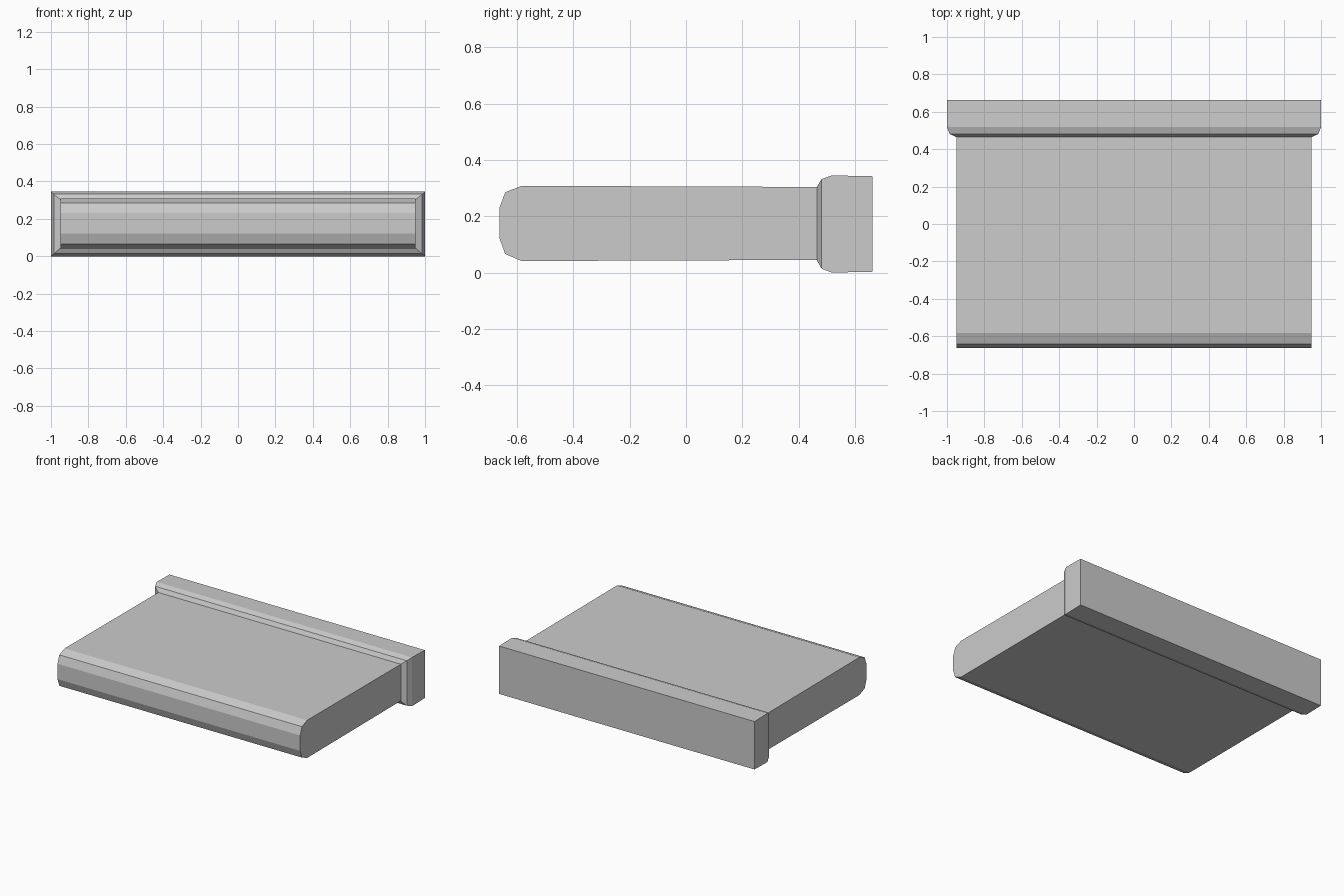
import bpy, bmesh

if "Cube" in bpy.data.objects:
    bpy.data.objects.remove(bpy.data.objects["Cube"])


def loft(name, rings, cap_start=True, cap_end=True, skip_side=None):
    """Skin a series of equal-length closed rings into one flat-shaded object."""
    bm = bmesh.new()
    loops = [[bm.verts.new(p) for p in ring] for ring in rings]
    n = len(loops[0])
    for a, b in zip(loops, loops[1:]):
        for i in range(n):
            if i != skip_side:
                j = (i + 1) % n
                bm.faces.new((a[i], a[j], b[j], b[i]))
    if cap_start:
        bm.faces.new(loops[0])
    if cap_end:
        bm.faces.new(loops[-1])
    bmesh.ops.recalc_face_normals(bm, faces=bm.faces)
    mesh = bpy.data.meshes.new(name)
    bm.to_mesh(mesh)
    bm.free()
    obj = bpy.data.objects.new(name, mesh)
    bpy.context.collection.objects.link(obj)
    return obj


# Main slab: rounded-nose side profile (y, z) swept across the width;
# the joint face hidden against the rear collar is left open
profile = [(0.465, 0.045), (-0.583, 0.041), (-0.642, 0.066), (-0.662, 0.121),
           (-0.662, 0.230), (-0.642, 0.285), (-0.583, 0.308), (0.465, 0.304)]
loft("slab", [[(x, y, z) for y, z in profile] for x in (-0.95, 0.95)],
     skip_side=len(profile) - 1)

# Rear collar: rectangular sections (y, half width, bottom, top)
# flaring from the slab out to the full-size block
sections = [(0.465, 0.95, 0.045, 0.304), (0.481, 0.985, 0.016, 0.332),
            (0.518, 1.0, 0.002, 0.345), (0.662, 1.0, 0.005, 0.342)]
sections = [(y, w, b - 0.002, t) for y, w, b, t in sections]
loft("rear_collar",
     [[(-w, y, b), (w, y, b), (w, y, t), (-w, y, t)] for y, w, b, t in sections],
     cap_start=False)
